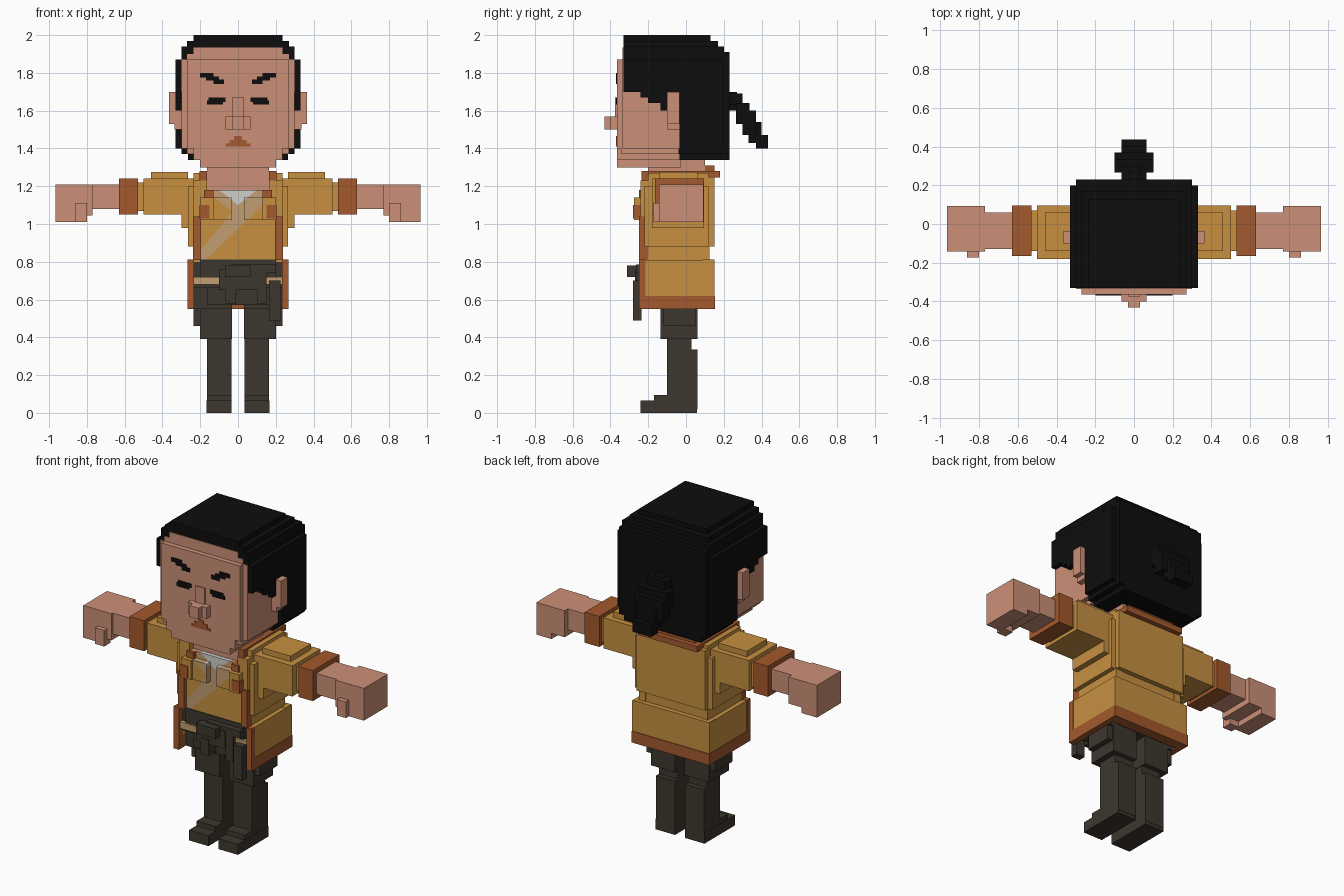
import bpy, bmesh
from mathutils import Vector


def material(name, r, g, b):
    m = bpy.data.materials.new(name)
    m.diffuse_color = (r, g, b, 1)
    return m


SKIN = material("skin", .60, .28, .185)
HAIR = material("black hair", .004, .004, .004)
GOLD = material("golden cloth", .57, .28, .052)
BROWN = material("brown trim", .37, .10, .026)
DARK = material("dark trousers", .046, .037, .027)
TAN = material("tan cloth", .55, .34, .165)
WHITE = material("white undershirt", .62, .62, .60)


def add_box(bm, x0, x1, y0, y1, z0, z1):
    res = bmesh.ops.create_cube(bm, size=1)
    for v in res["verts"]:
        v.co = Vector(((x0 + x1) / 2 + v.co.x * (x1 - x0),
                       (y0 + y1) / 2 + v.co.y * (y1 - y0),
                       (z0 + z1) / 2 + v.co.z * (z1 - z0)))


def finish(name, bm, mats):
    me = bpy.data.meshes.new(name)
    bm.to_mesh(me)
    bm.free()
    for m in mats:
        me.materials.append(m)
    ob = bpy.data.objects.new(name, me)
    bpy.context.collection.objects.link(ob)
    return ob


def part(name, mat, *boxes, mirror=False):
    """Blocks given as (x0, x1, y0, y1, z0, z1); mirror repeats them at -x."""
    bm = bmesh.new()
    for x0, x1, y0, y1, z0, z1 in boxes:
        add_box(bm, x0, x1, y0, y1, z0, z1)
        if mirror:
            add_box(bm, -x1, -x0, y0, y1, z0, z1)
    return finish(name, bm, [mat])


def wide(w, *rest):
    """Block centred on x."""
    return (-w, w, *rest)


# Head
part("face", SKIN,
     wide(.27, -.365, -.1, 1.40, 1.87), wide(.30, -.335, -.03, 1.40, 1.87),
     wide(.27, -.345, -.03, 1.37, 1.41), wide(.235, -.365, -.03, 1.34, 1.41),
     wide(.20, -.365, -.03, 1.30, 1.35),
     wide(.27, -.335, -.1, 1.86, 1.90), wide(.235, -.335, -.1, 1.89, 1.935))
part("nose", SKIN, wide(.032, -.375, -.36, 1.5, 1.67),
     wide(.065, -.40, -.36, 1.5, 1.57), wide(.032, -.432, -.36, 1.5, 1.57))
part("ears", SKIN, (.29, .335, -.1, -.035, 1.5, 1.7),
     (.33, .365, -.1, -.035, 1.53, 1.7), mirror=True)
part("eyebrows", HAIR, (.13, .20, -.37, -.36, 1.775, 1.80),
     (.10, .17, -.37, -.36, 1.76, 1.78), (.075, .13, -.37, -.36, 1.74, 1.765), mirror=True)
part("eyes", HAIR, (.065, .155, -.37, -.36, 1.645, 1.67),
     (.08, .165, -.37, -.36, 1.632, 1.655), mirror=True)
part("mouth", BROWN, wide(.065, -.37, -.36, 1.41, 1.425),
     wide(.045, -.37, -.36, 1.425, 1.445), wide(.02, -.37, -.36, 1.445, 1.465))
part("neck", SKIN, wide(.165, -.20, .1, 1.16, 1.345))

# Hair cap, stepped at the top, the hairline and the nape
part("hair_cap", HAIR,
     wide(.235, -.33, .13, 1.90, 2.0), wide(.27, -.33, .17, 1.90, 1.97),
     wide(.30, -.33, .20, 1.86, 1.94), wide(.33, -.33, .20, 1.70, 1.87),
     wide(.30, -.04, .23, 1.37, 1.91))
part("hair_side", HAIR,
     (.24, .33, -.24, .20, 1.67, 1.71), (.24, .33, -.20, .20, 1.64, 1.71),
     (.24, .33, -.135, -.1, 1.60, 1.71), (.24, .33, -.035, .20, 1.40, 1.71), mirror=True)
part("hair_nape", HAIR, wide(.30, -.035, .20, 1.37, 1.42),
     wide(.265, -.035, .23, 1.34, 1.40))
part("ponytail", HAIR,
     wide(.032, .2, .27, 1.60, 1.70), wide(.065, .23, .30, 1.63, 1.69),
     wide(.10, .265, .335, 1.53, 1.64), wide(.10, .30, .37, 1.47, 1.60),
     wide(.065, .33, .40, 1.43, 1.54), wide(.065, .37, .435, 1.40, 1.47))

# Shirt front: diagonal wrap and neck opening are cut into the faces
bm = bmesh.new()
add_box(bm, -.205, .205, -.225, -.1, .80, 1.18)
for s in (-1, 1):
    add_box(bm, *sorted((s * .032, s * .13)), -.262, -.21, 1.02, 1.14)
edges = ((.975, .97), (1.10, 1.2), (1.10, .8), (1.10, -.8), (1.04, .8), (1.04, -.8))
for z, slope in edges:
    bmesh.ops.bisect_plane(bm, geom=bm.verts[:] + bm.edges[:] + bm.faces[:],
                           plane_co=(0, 0, z), plane_no=(-slope, 0, 1))
for f in bm.faces:
    c = f.calc_center_median()
    if c.z > 1.10 + .8 * abs(c.x):
        f.material_index = 2
    elif c.z > 1.04 + .8 * abs(c.x) or .975 + .97 * c.x < c.z < 1.10 + 1.2 * c.x:
        f.material_index = 1
finish("shirt", bm, [GOLD, TAN, WHITE])

# Jacket body, waist and open skirt
part("jacket_body", GOLD, wide(.235, -.10, .15, .88, 1.25),
     wide(.20, -.1, .12, .80, .90))
part("jacket_sides", GOLD, (.195, .265, -.22, .12, .88, 1.20),
     (.165, .235, -.24, .12, 1.03, 1.23), (.13, .20, -.275, -.2, 1.02, 1.14),
     (.165, .235, -.20, .12, 1.18, 1.27), (.19, .237, -.22, .125, .80, .89), mirror=True)
part("jacket_skirt_sides", GOLD, (.235, .265, -.22, .15, .58, .81), mirror=True)
part("jacket_skirt_back", GOLD, wide(.262, .09, .15, .58, .812))
part("hem_back", BROWN, wide(.266, .088, .154, .55, .62))
part("hem_sides", BROWN, (.232, .268, -.22, .153, .55, .62),
     (.232, .268, -.25, -.215, .55, .812), mirror=True)
part("lapels", BROWN, (.165, .205, -.235, -.15, 1.17, 1.28),
     (.13, .18, -.25, -.2, 1.09, 1.18), (.15, .205, -.28, -.2, 1.03, 1.10),
     (.195, .238, -.25, -.2, .81, 1.04), mirror=True)
part("collar_sides", BROWN, (.165, .203, -.17, .13, 1.22, 1.28), mirror=True)
part("collar_back", BROWN, wide(.203, .095, .18, 1.245, 1.28),
     wide(.165, .10, .15, 1.27, 1.31))

# Arms held out sideways
part("sleeves", GOLD, (.235, .30, -.18, .095, .98, 1.24),
     (.29, .50, -.18, .095, 1.05, 1.24), (.265, .46, -.14, .06, 1.20, 1.275),
     (.49, .54, -.14, .07, 1.07, 1.22), mirror=True)
part("cuffs", BROWN, (.53, .63, -.165, .095, 1.05, 1.24), mirror=True)
part("forearms", SKIN, (.62, .78, -.13, .06, 1.08, 1.21), mirror=True)
part("hands", SKIN, (.77, .87, -.142, .092, 1.045, 1.21),
     (.86, .965, -.142, .092, 1.01, 1.21),
     (.80, .862, -.172, -.11, 1.01, 1.11), mirror=True)

# Trousers, legs and shoes
part("trouser_seat", DARK, wide(.232, -.215, .09, .66, .80),
     wide(.20, -.23, .088, .70, .812), wide(.165, -.20, .08, .57, .70))
part("thighs", DARK, (.032, .235, -.18, .06, .55, .67),
     (.032, .235, -.12, .05, .46, .58), (.032, .20, -.135, .06, .39, .57), mirror=True)
part("shins", DARK, (.035, .165, -.1, .03, .30, .42),
     (.035, .165, -.1, .06, .02, .335), mirror=True)
part("shoes", DARK, (.035, .168, -.24, .058, 0, .065),
     (.035, .165, -.17, .06, .03, .095), mirror=True)

# Belt with knot and hanging ends
part("belt", TAN, (.09, .235, -.24, -.2, .68, .72), mirror=True)
part("belt_knot", DARK, wide(.10, -.27, -.2, .65, .76),
     (-.035, .20, -.265, -.2, .74, .785), (-.07, .065, -.312, -.25, .72, .78))
part("belt_ends", DARK, (.10, .15, -.265, -.2, .58, .74),
     (.165, .225, -.28, -.235, .49, .70), (-.065, -.01, -.275, -.2, .58, .68))
